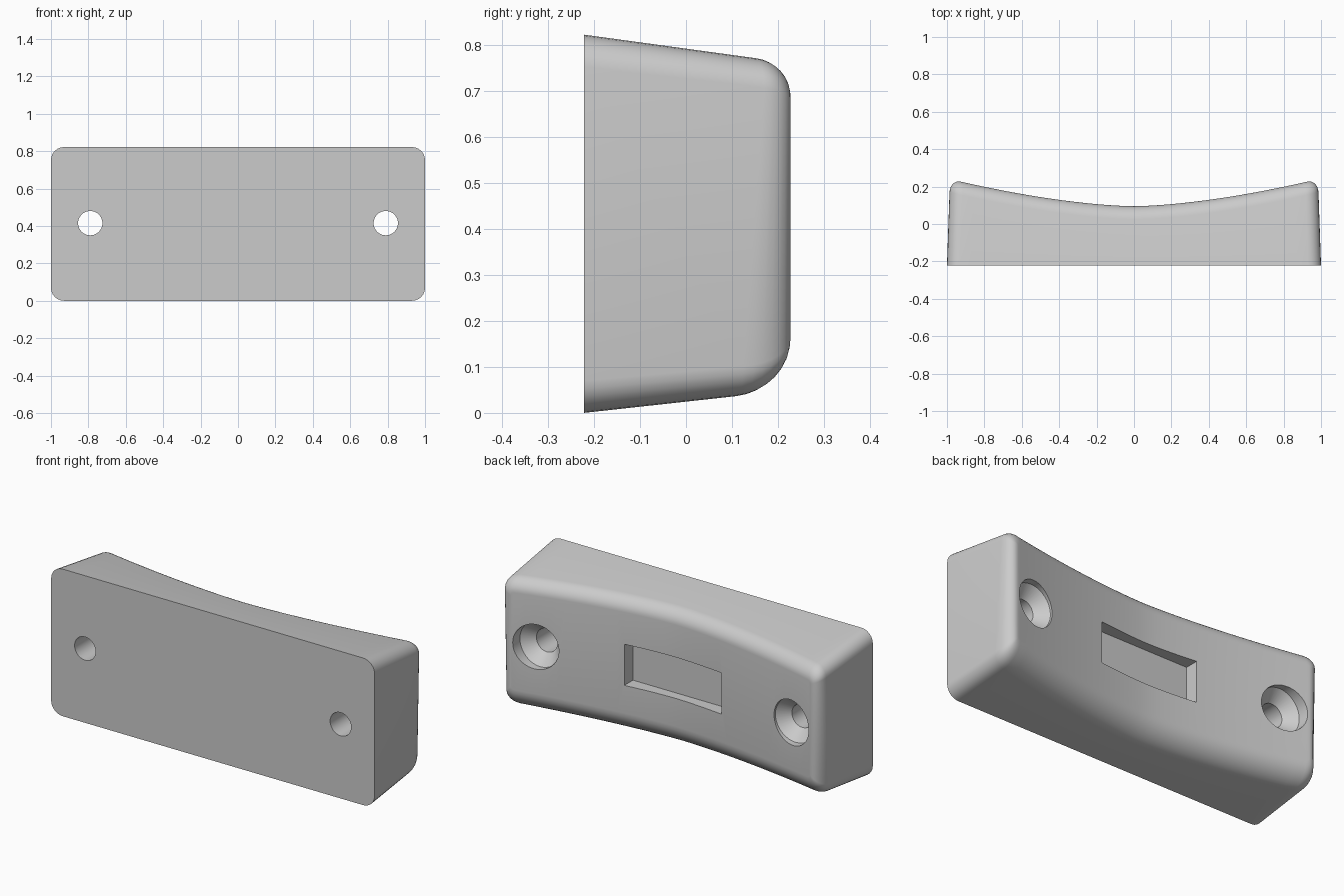
import bpy, bmesh, math

if "Cube" in bpy.data.objects:
    bpy.data.objects.remove(bpy.data.objects["Cube"])

BACK = -0.222
H = 0.822
STEPS, ARC, SPAN = 8, 6, 32


def front_y(x):
    return 0.095 + 0.129 * (abs(x) / 0.93) ** 1.6


def tapered(u, v, y):
    # draft on the sides, top and underside
    d = y - BACK
    lo, hi = 0.11 * d, H - 0.137 * d
    return (u * (1 - 0.035 * d), y, lo + (hi - lo) * v / H)


def ring(side, top, bottom, rc):
    # upper and lower halves of a rounded rectangle sharing the same x values
    w, zt, zb = 1 - side, H - top, bottom
    c = w - rc
    arc = [math.pi / 2 * i / ARC for i in range(ARC)]
    left = [(-c - rc * math.cos(a), rc * (1 - math.sin(a))) for a in arc]
    flat = [(-c + 2 * c * i / SPAN, 0) for i in range(SPAN + 1)]
    row = left + flat + [(-u, d) for u, d in reversed(left)]
    return [(u, zt - d) for u, d in row], [(u, zb + d) for u, d in row]


# main body: flat back, drafted walls, filleted concave face
bm = bmesh.new()
rings = []


def add_ring(up, low, y_up, y_low):
    a = [bm.verts.new(tapered(u, v, y_up(u))) for u, v in up]
    b = [bm.verts.new(tapered(u, v, y_low(u))) for u, v in low]
    rings.append((a, b))


add_ring(*ring(0, 0, 0, 0.07), lambda u: BACK, lambda u: BACK)
for k in range(STEPS + 1):
    t = math.pi / 2 * k / STEPS
    i, s = 1 - math.cos(t), 1 - math.sin(t)
    up, low = ring(0.06 * i, 0.075 * i, 0.12 * i, 0.07 - 0.05 * i)
    add_ring(up, low, lambda u: front_y(u) - 0.07 * s, lambda u: front_y(u) - 0.115 * s)
loops = [a + b[::-1] for a, b in rings]
n = len(loops[0])
for p, q in zip(loops, loops[1:]):
    for i in range(n):
        j = (i + 1) % n
        bm.faces.new((p[i], p[j], q[j], q[i]))
bm.faces.new(loops[0])
a, b = rings[-1]
for i in range(len(a) - 1):
    bm.faces.new((a[i], a[i + 1], b[i + 1], b[i]))
bmesh.ops.recalc_face_normals(bm, faces=bm.faces)
mesh = bpy.data.meshes.new("body")
bm.to_mesh(mesh)
bm.free()
body = bpy.data.objects.new("body", mesh)
bpy.context.collection.objects.link(body)


def cut(cutter):
    cutter.hide_render = True
    mod = body.modifiers.new("cut", 'BOOLEAN')
    mod.operation, mod.solver, mod.object = 'DIFFERENCE', 'EXACT', cutter
    bpy.ops.object.select_all(action='DESELECT')
    bpy.context.view_layer.objects.active = body
    body.select_set(True)
    bpy.ops.object.modifier_apply(modifier=mod.name)
    bpy.data.objects.remove(cutter)


def screw_cutter(x):
    # revolved profile: through hole, conical seat, counterbore
    m = bmesh.new()
    prof = [(0.065, -0.4), (0.065, 0.10), (0.125, 0.16), (0.125, 0.5)]
    seg = 40
    rows = [[m.verts.new((x + r * math.cos(2 * math.pi * i / seg), y,
                          0.415 + r * math.sin(2 * math.pi * i / seg)))
             for i in range(seg)] for r, y in prof]
    for p, q in zip(rows, rows[1:]):
        for i in range(seg):
            j = (i + 1) % seg
            m.faces.new((p[i], p[j], q[j], q[i]))
    m.faces.new(rows[0])
    m.faces.new(rows[-1])
    bmesh.ops.recalc_face_normals(m, faces=m.faces)
    me = bpy.data.meshes.new("screw_cutter")
    m.to_mesh(me)
    m.free()
    ob = bpy.data.objects.new("screw_cutter", me)
    bpy.context.collection.objects.link(ob)
    return ob


# two countersunk screw holes
for x in (-0.79, 0.79):
    cut(screw_cutter(x))

# rectangular pocket in the middle of the concave face
bpy.ops.mesh.primitive_cube_add(size=1, location=(0, 0.24, 0.415))
pocket = bpy.context.object
pocket.name = "pocket_cutter"
pocket.scale = (0.6, 0.4, 0.23)
bpy.context.view_layer.update()
cut(pocket)

bpy.ops.object.shade_smooth_by_angle(angle=math.radians(30))
